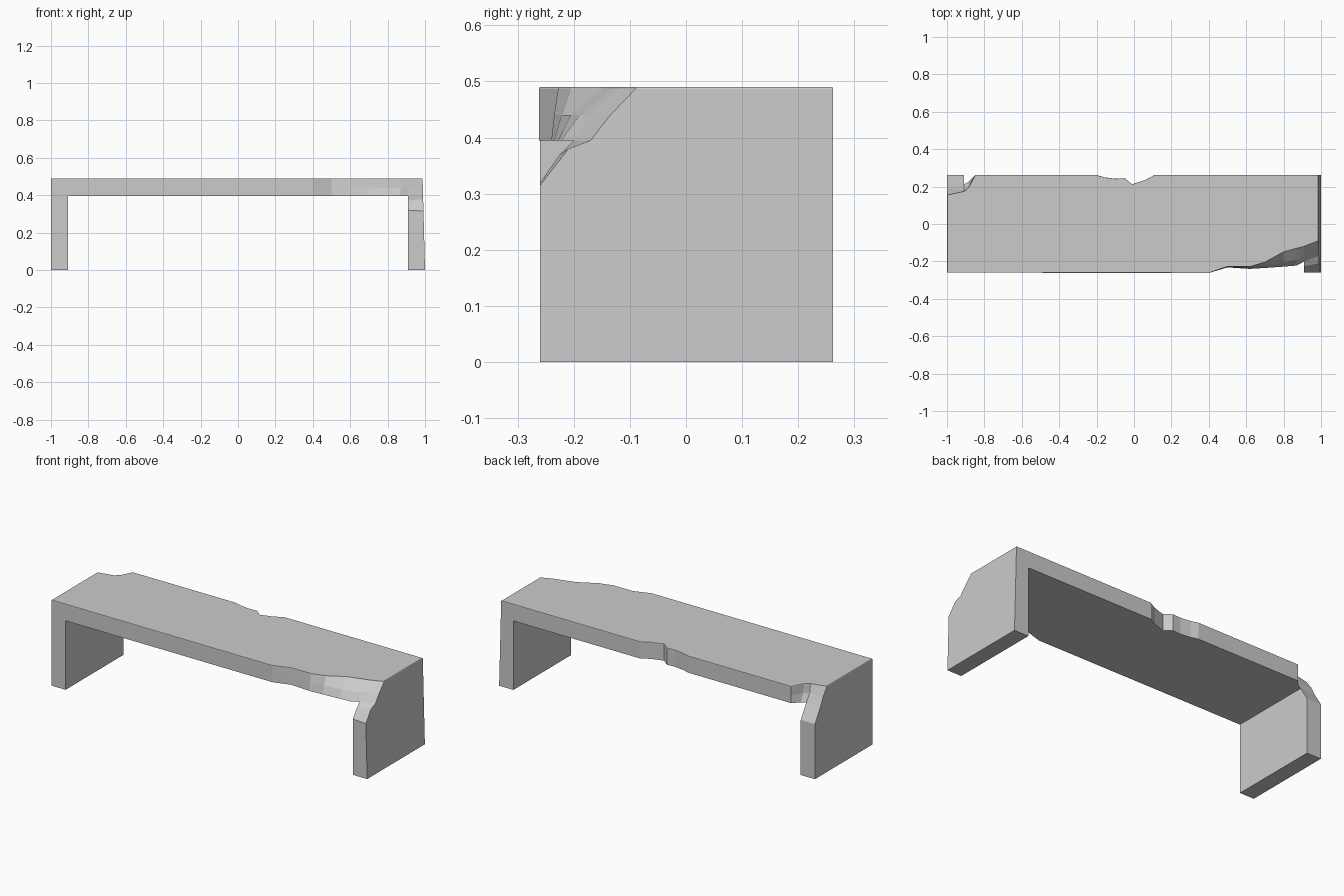
import bpy, bmesh

if "Cube" in bpy.data.objects:
    bpy.data.objects.remove(bpy.data.objects["Cube"])

TOP, UNDER, INNER, HALF = 0.49, 0.395, 0.91, 0.262


def lean(x, z):
    # the right end leans slightly inward towards the top
    return x - 0.013 * z / TOP if x > 0.99 else x


def make_object(name, bm):
    bmesh.ops.recalc_face_normals(bm, faces=bm.faces)
    mesh = bpy.data.meshes.new(name)
    bm.to_mesh(mesh)
    bm.free()
    ob = bpy.data.objects.new(name, mesh)
    bpy.context.collection.objects.link(ob)


def bridge(bm, a, b, skip=()):
    n = len(a)
    for i in range(n):
        if i not in skip:
            j = (i + 1) % n
            bm.faces.new((a[i], a[j], b[j], b[i]))


# Seat slab outline: x, then y at the bottom, middle and top of the edge
straight = lambda x, y: (x, y, y, y)
front = [
    straight(-1, -0.26), straight(-INNER, -0.26), straight(0.40, -0.262),
    (0.50, -0.232, -0.23, -0.228), (0.62, -0.24, -0.235, -0.228),
    (0.70, -0.235, -0.222, -0.205), (0.80, -0.228, -0.205, -0.15),
    (0.87, -0.222, -0.19, -0.13), (INNER, -0.20, -0.17, -0.12),
    (1, -0.17, -0.135, -0.09),
]
back = [straight(x, y) for x, y in [
    (1, HALF), (INNER, HALF), (0.11, HALF), (0.06, 0.235), (-0.01, 0.213),
    (-0.05, 0.245), (-0.10, 0.242), (-0.16, 0.25), (-0.20, HALF),
    (-0.85, HALF)]]
back += [(-0.885, 0.225, 0.205, 0.195), (-INNER, 0.212, 0.18, 0.175),
         (-1, 0.212, 0.19, 0.155)]
outline = front + back

bm = bmesh.new()
rows = []
# last row is the tiny bevelled rim
for z, k, s in [(UNDER, 1, 1), (0.44, 2, 1), (0.487, 3, 1), (TOP, 3, 0.996)]:
    rows.append([bm.verts.new((lean(p[0], z) * (1 - (1 - s) / 2), p[k] * s, z))
                 for p in outline])
for a, b in zip(rows, rows[1:]):
    bridge(bm, a, b)
bm.faces.new(rows[-1])
# underside only between the legs
bm.faces.new([v for v, p in zip(rows[0], outline) if abs(p[0]) <= INNER])
make_object("seat_slab", bm)


# Legs: side profiles (y, z) lofted from inner to outer face, open at the top
def leg(name, side, inner, outer, top_edge):
    bm = bmesh.new()
    loops = [[bm.verts.new((lean(side * x, z), y, z)) for y, z in prof]
             for x, prof in ((INNER, inner), (1, outer))]
    bridge(bm, *loops, skip=(top_edge,))
    for loop in loops:
        bm.faces.new(loop)
    make_object(name, bm)


leg("right_leg", 1,
    [(-0.26, 0), (-0.26, 0.32), (-0.225, 0.37), (-0.20, UNDER), (HALF, UNDER), (HALF, 0)],
    [(-0.26, 0), (-0.26, 0.315), (-0.21, 0.38), (-0.17, UNDER), (HALF, UNDER), (HALF, 0)], 3)
chipped = [(-0.26, 0), (-0.26, UNDER), (0.212, UNDER), (HALF, 0.315), (HALF, 0)]
leg("left_leg", -1, chipped, chipped, 1)
